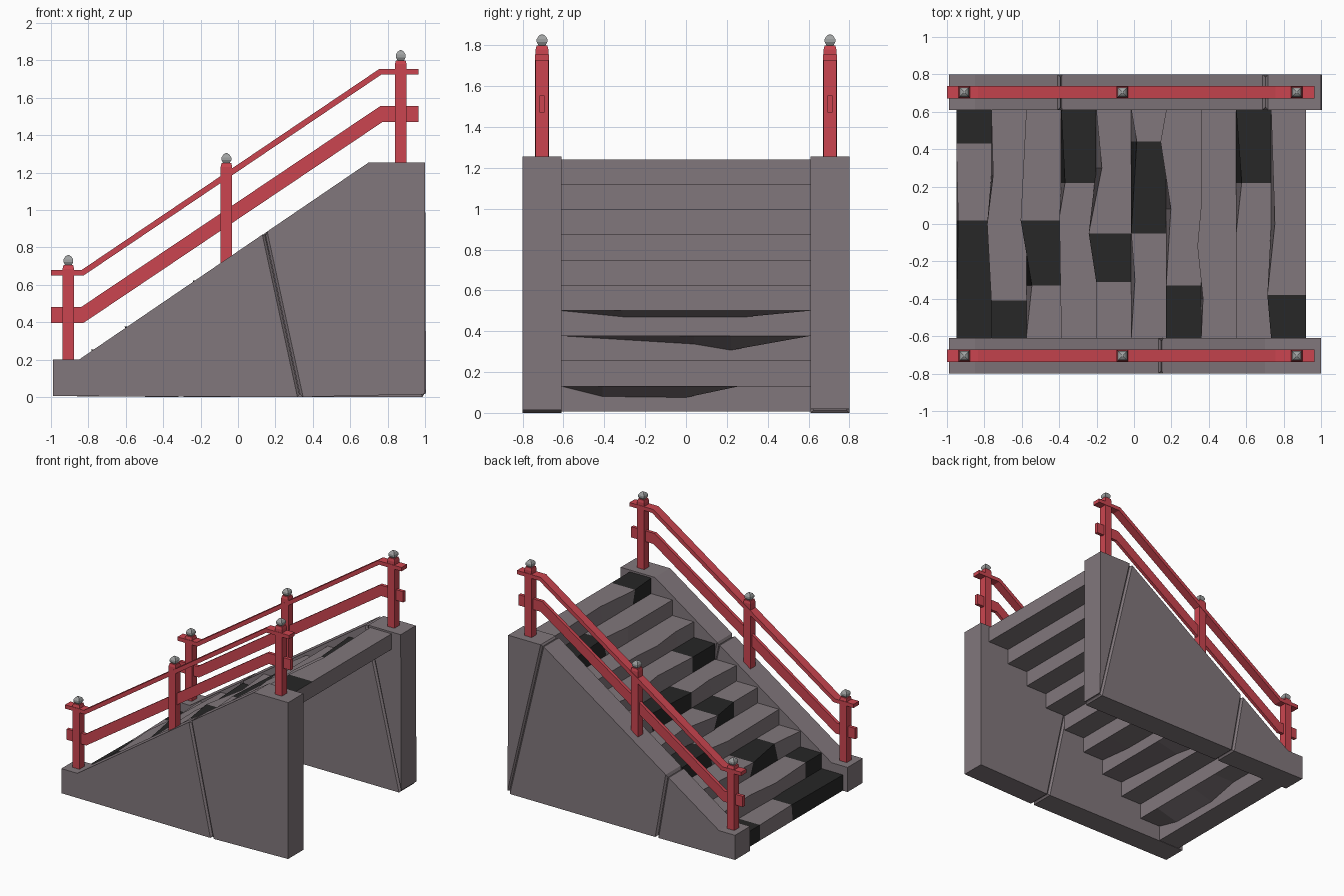
import bpy, bmesh

if "Cube" in bpy.data.objects:
    bpy.data.objects.remove(bpy.data.objects["Cube"])


def material(name, r, g, b):
    m = bpy.data.materials.new(name)
    m.diffuse_color = (r, g, b, 1)
    m.use_nodes = True
    m.node_tree.nodes["Principled BSDF"].inputs["Base Color"].default_value = m.diffuse_color
    return m


STONE = material("stone", 0.22, 0.185, 0.2)
DARK = material("dark_stone", 0.02, 0.02, 0.02)
RED = material("red_paint", 0.6, 0.06, 0.08)
METAL = material("grey_metal", 0.35, 0.36, 0.36)


def finish(bm, name, *mats):
    bmesh.ops.recalc_face_normals(bm, faces=bm.faces[:])
    me = bpy.data.meshes.new(name)
    bm.to_mesh(me)
    bm.free()
    for m in mats:
        me.materials.append(m)
    ob = bpy.data.objects.new(name, me)
    bpy.context.collection.objects.link(ob)
    return ob


def loft(bm, rings):
    """Skin equal-length rings of points and close both ends."""
    vs = [[bm.verts.new(p) for p in r] for r in rings]
    n = len(vs[0])
    sides = [[bm.faces.new((a[k], a[(k + 1) % n], b[(k + 1) % n], b[k])) for k in range(n)]
             for a, b in zip(vs, vs[1:])]
    bm.faces.new(vs[0])
    bm.faces.new(vs[-1])
    return sides


def prism(name, profile, y0, y1, mat, cracks=()):
    """Extrude an xz profile along y; chamfer the faces that meet a crack."""
    bm = bmesh.new()
    sides = loft(bm, [[(x, y, z) for x, z in profile] for y in (y0, y1)])[0]
    edges = list({e for k in cracks for e in sides[k].edges})
    if edges:
        bmesh.ops.bevel(bm, geom=edges, offset=0.014, segments=1, affect='EDGES')
    return finish(bm, name, mat)


# Side walls, broken into blocks along slanted cracks
foot = [(-0.99, 0.005), (-0.99, 0.2), (-0.85, 0.2)]
prism("front_wall_lower", foot + [(0.142, 0.876), (0.332, 0)], -0.8, -0.61, STONE, [3])
prism("front_wall_upper", [(0.144, 0.877), (0.7, 1.255), (1, 1.255), (1, 0.015), (0.334, 0)],
      -0.8, -0.61, STONE, [4])
prism("back_wall_lower", foot + [(-0.396, 0.509), (-0.306, 0)], 0.61, 0.8, STONE, [3])
prism("back_wall_middle", [(-0.394, 0.51), (0.699, 1.254), (0.999, 0), (-0.304, 0)],
      0.61, 0.8, STONE, [1, 3])
prism("back_wall_upper", [(0.701, 1.255), (1, 1.255), (1, 0.005)], 0.61, 0.8, STONE, [2])

# Worn steps: per step (y, nosing shift, underside dip) and the dark segments
STEPS = [
    ([(.43, 0, 0), (.02, .01, 0)], (0, 2)),
    ([(.26, .01, 0), (0, -.022, -.055), (-.41, 0, -.05)], (3,)),
    ([(.02, -.03, 0), (-.33, .03, 0)], (1,)),
    ([(.22, .02, -.07), (.04, -.01, -.04)], (0,)),
    ([(.3, .03, -.03), (-.05, -.04, -.03), (-.31, 0, -.03)], (2,)),
    ([(.44, .03, 0), (-.05, 0, 0), (-.3, .02, 0)], (1,)),
    ([(.44, -.03, 0), (.08, .025, 0), (-.33, 0, 0)], (3,)),
    ([(.1, 0, 0), (-.12, -.02, 0), (-.4, .01, 0)], ()),
    ([(.22, .03, 0), (-.05, 0, 0)], (0,)),
    ([(0, .02, 0), (-.38, -.02, 0)], (2,)),
]
RUN, RISE = 0.187, 0.1234
for i, (cuts, dark) in enumerate(STEPS):
    x, z = -0.95 + RUN * i, 0.007 + RISE * i
    bm = bmesh.new()
    rings = [[(x + dx, y, z + RISE), (x + RUN, y, z + RISE), (x + RUN, y, z), (x, y, z + dz)]
             for y, dx, dz in [(.61, 0, 0)] + cuts + [(-.61, 0, 0)]]
    sides = loft(bm, rings)
    for s in dark:
        sides[s][0].material_index = 1   # tread
        sides[s][3].material_index = 1   # riser
    finish(bm, f"step_{i + 1}", STONE, DARK)


def square_stack(name, cx, cy, levels, mat):
    """Square sections (half width, z) stacked upwards."""
    bm = bmesh.new()
    loft(bm, [[(cx + sx * w, cy + sy * w, z) for sx, sy in ((-1, -1), (1, -1), (1, 1), (-1, 1))]
              for w, z in levels])
    return finish(bm, name, mat)


# Railings on both walls
TOP_RAIL = [(-1, .68), (-.835, .68), (.757, 1.755), (.965, 1.755),
            (.965, 1.725), (.768, 1.725), (-.825, .65), (-1, .65)]
LOW_RAIL = [(-1, .48), (-.84, .48), (.76, 1.555), (.965, 1.555),
            (.965, 1.47), (.772, 1.47), (-.828, .395), (-1, .395)]
POSTS = [(-.907, .195, .705), (-.062, .70, 1.25), (.87, 1.25, 1.8)]
for side, cy in (("front", -0.705), ("back", 0.705)):
    prism(f"{side}_top_rail", TOP_RAIL, cy - .034, cy + .034, RED)
    prism(f"{side}_lower_rail", LOW_RAIL, cy - .013, cy + .013, RED)
    for k, (px, zb, zt) in enumerate(POSTS):
        square_stack(f"{side}_post_{k + 1}", px, cy,
                     [(.031, zb), (.031, zt - .02), (.026, zt)], RED)
        square_stack(f"{side}_finial_{k + 1}", px, cy,
                     [(.016, zt - .002), (.026, zt + .016), (.026, zt + .03),
                      (.017, zt + .046), (.004, zt + .054)], METAL)
